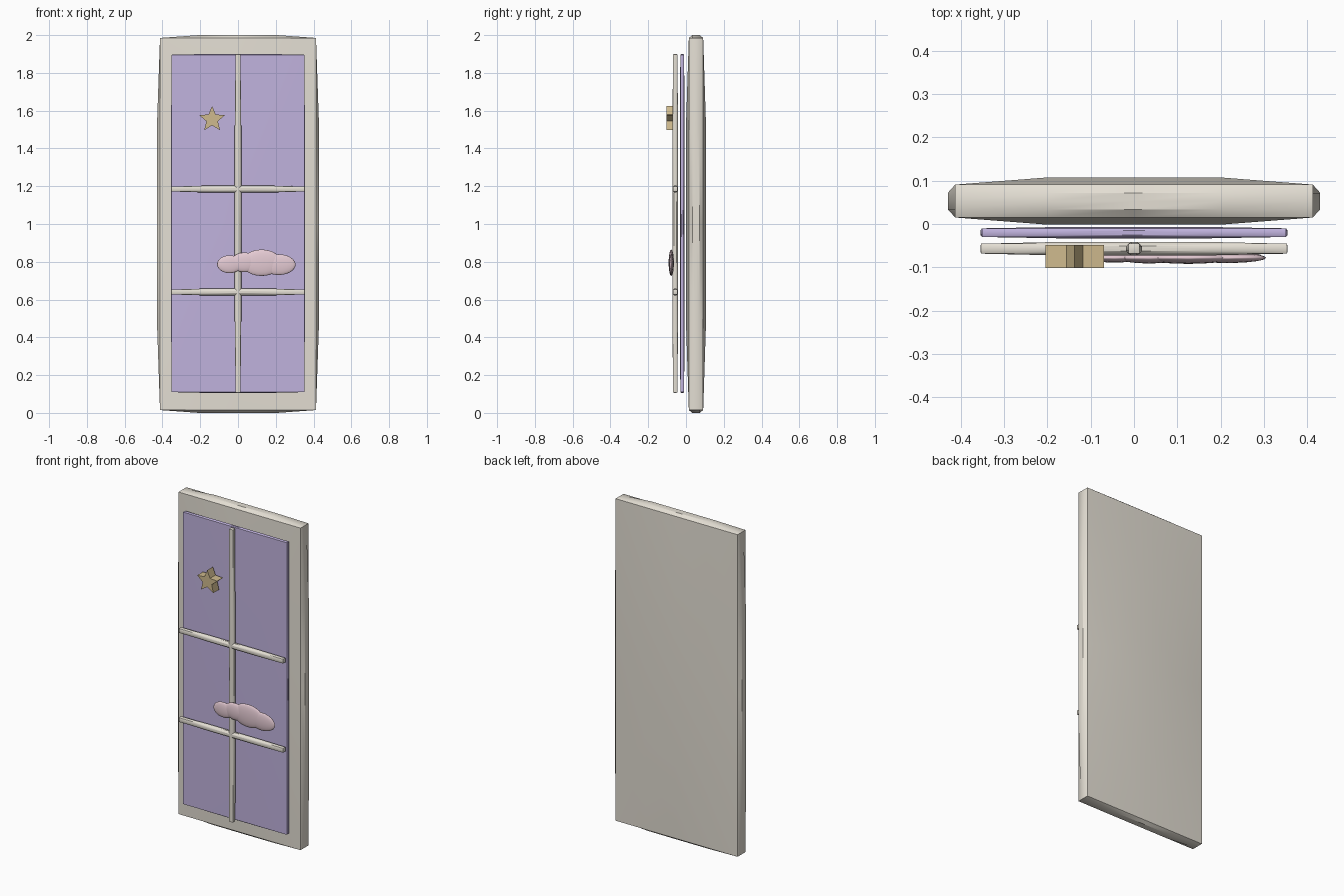
import bpy, bmesh, math

if "Cube" in bpy.data.objects:
    bpy.data.objects.remove(bpy.data.objects["Cube"])


def material(name, rgb):
    m = bpy.data.materials.new(name)
    m.diffuse_color = (*rgb, 1)
    m.use_nodes = True
    m.node_tree.nodes["Principled BSDF"].inputs["Base Color"].default_value = m.diffuse_color
    return m


CREAM = material("cream", (0.78, 0.74, 0.66))
LILAC = material("lilac", (0.53, 0.45, 0.73))
PINK = material("pale pink", (0.79, 0.60, 0.66))
GOLD = material("dull gold", (0.62, 0.49, 0.27))


def finish(name, bm, mat, angle=30):
    bmesh.ops.recalc_face_normals(bm, faces=bm.faces[:])
    me = bpy.data.meshes.new(name)
    bm.to_mesh(me)
    bm.free()
    me.materials.append(mat)
    ob = bpy.data.objects.new(name, me)
    bpy.context.collection.objects.link(ob)
    bpy.ops.object.select_all(action='DESELECT')
    ob.select_set(True)
    bpy.context.view_layer.objects.active = ob
    bpy.ops.object.shade_smooth_by_angle(angle=math.radians(angle))
    return ob


def soft_box(name, centre, half, drop, mat):
    """Box with bulged faces: each face sinks by 'drop' towards its rim."""
    bm = bmesh.new()
    bmesh.ops.create_cube(bm, size=2)
    bmesh.ops.subdivide_edges(bm, edges=bm.edges[:], cuts=3, use_grid_fill=True)
    for v in bm.verts:
        p = [round(c, 3) for c in v.co]
        rim = [max(0, abs(c) - 0.5) * 2 for c in p]
        for i in range(3):
            edge = max(rim[(i + 1) % 3], rim[(i + 2) % 3])
            v.co[i] = centre[i] + p[i] * (half[i] - drop[i] * edge)
    return finish(name, bm, mat)


# Door slab and inset panel
soft_box("door_slab", (0, 0.053, 1), (0.43, 0.054, 1.0), (0.017, 0.016, 0.015), CREAM)
soft_box("door_panel", (0, -0.020, 1.003), (0.355, 0.013, 0.897), (0.004, 0.003, 0.004), LILAC)

# Crossing bars
soft_box("vertical_bar", (0, -0.057, 1.003), (0.018, 0.0155, 0.897), (0.005, 0.004, 0.002), CREAM)
for label, z in (("upper", 1.185), ("lower", 0.64)):
    soft_box(label + "_bar", (0, -0.057, z), (0.355, 0.0155, 0.018), (0.002, 0.004, 0.005), CREAM)

# Star ornament: extruded five-pointed outline
bm = bmesh.new()
ring = []
for i in range(10):
    r = 0.071 if i % 2 == 0 else 0.032
    a = math.pi / 2 + i * math.pi / 5
    ring.append(bm.verts.new((-0.137 + r * math.cos(a), -0.102, 1.554 + r * math.sin(a))))
face = bm.faces.new(ring)
ext = bmesh.ops.extrude_face_region(bm, geom=[face])
for v in [g for g in ext["geom"] if isinstance(g, bmesh.types.BMVert)]:
    v.co.y += 0.054
finish("star", bm, GOLD)

# Cloud ornament: overlapping flattened lobes (x, z, x radius, z radius, y radius)
lobes = [(-0.045, 0.787, 0.066, 0.047, 0.011),
         (0.035, 0.797, 0.075, 0.052, 0.013),
         (0.125, 0.795, 0.105, 0.070, 0.014),
         (0.215, 0.785, 0.090, 0.055, 0.012)]
for n, (x, z, rx, rz, ry) in enumerate(lobes, 1):
    bm = bmesh.new()
    bmesh.ops.create_uvsphere(bm, u_segments=24, v_segments=12, radius=1)
    for v in bm.verts:
        v.co = (x + rx * v.co.x, -0.078 + ry * v.co.y, z + rz * v.co.z)
    finish("cloud_lobe_%d" % n, bm, PINK, 80)
